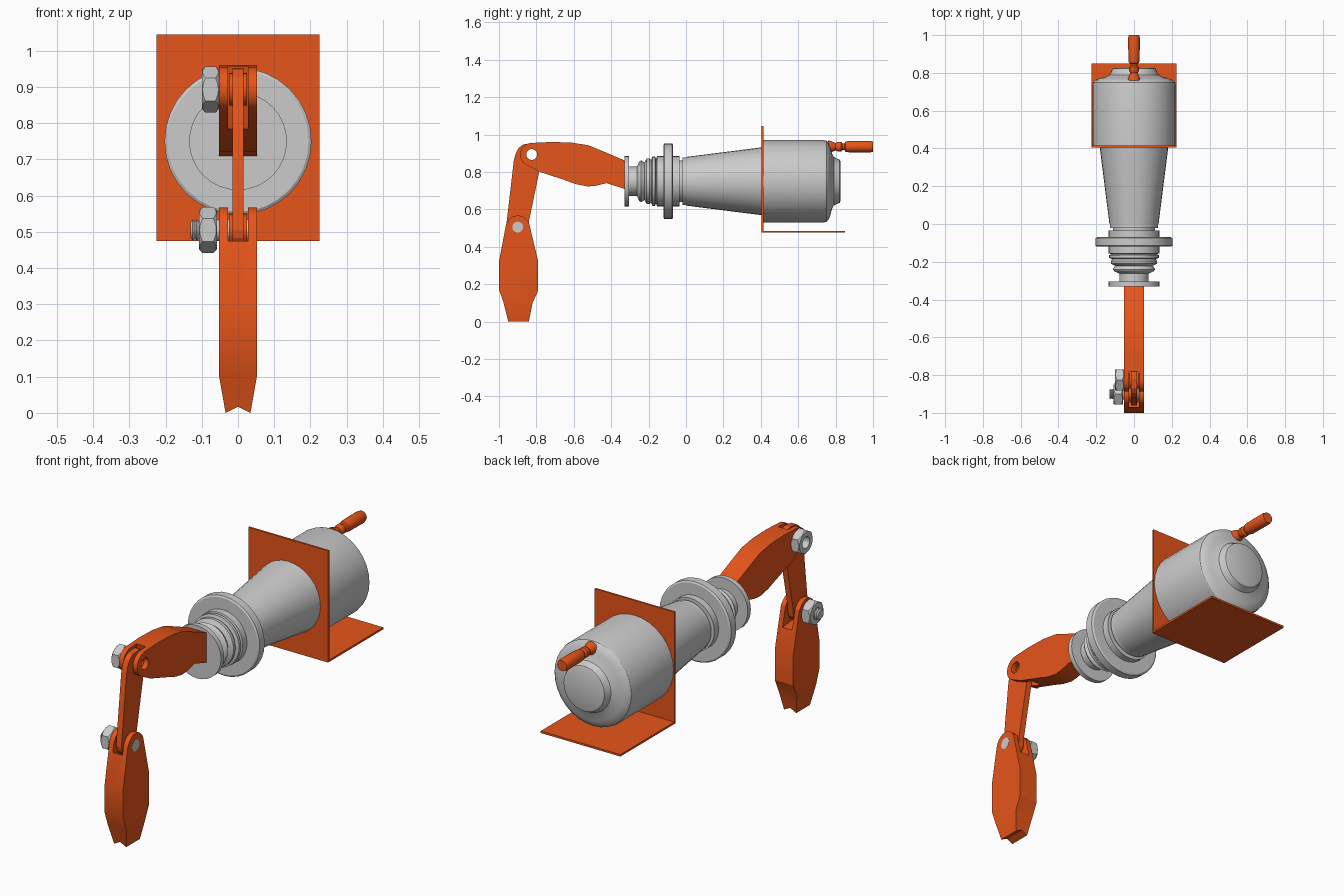
import bpy, bmesh
from math import cos, sin, tau, radians

if "Cube" in bpy.data.objects:
    bpy.data.objects.remove(bpy.data.objects["Cube"])

orange = bpy.data.materials.new("orange_paint")
orange.diffuse_color = (0.8, 0.09, 0.01, 1)
orange.use_nodes = True
orange.node_tree.nodes["Principled BSDF"].inputs["Base Color"].default_value = orange.diffuse_color
ELBOW, WRIST = (-0.825, 0.893), (-0.9, 0.505)   # pivot centres (y, z)


def finish(name, bm, mat=None):
    bmesh.ops.remove_doubles(bm, verts=bm.verts, dist=1e-5)
    bmesh.ops.recalc_face_normals(bm, faces=bm.faces)
    me = bpy.data.meshes.new(name)
    bm.to_mesh(me)
    bm.free()
    ob = bpy.data.objects.new(name, me)
    bpy.context.collection.objects.link(ob)
    if mat:
        me.materials.append(mat)
    return ob


def smooth(ob, angle=30):
    bpy.ops.object.select_all(action='DESELECT')
    ob.select_set(True)
    bpy.context.view_layer.objects.active = ob
    bpy.ops.object.shade_smooth_by_angle(angle=radians(angle))


def lathe(name, profile, centre, axis='Y', mat=None, seg=32, closed=False):
    """Turn (position, radius) points round a line along X or Y through centre."""
    bm = bmesh.new()
    rings = []
    for t, r in profile:
        ring = []
        for i in range(seg):
            u, v = r * cos(tau * i / seg), r * sin(tau * i / seg)
            co = (centre[0] + u, t, centre[1] + v) if axis == 'Y' else (t, centre[0] + v, centre[1] + u)
            ring.append(bm.verts.new(co))
        rings.append(ring)
    pairs = list(zip(rings, rings[1:])) + ([(rings[-1], rings[0])] if closed else [])
    for a, b in pairs:
        for i in range(seg):
            j = (i + 1) % seg
            bm.faces.new((a[i], a[j], b[j], b[i]))
    if not closed:
        bm.faces.new(rings[0])
        bm.faces.new(rings[-1])
    ob = finish(name, bm, mat)
    smooth(ob)
    return ob


def prism_bm(points, half):
    """Side outline in (y, z) given thickness along x."""
    bm = bmesh.new()
    f = bm.faces.new([bm.verts.new((-half, y, z)) for y, z in points])
    ext = bmesh.ops.extrude_face_region(bm, geom=[f])
    bmesh.ops.translate(bm, vec=(2 * half, 0, 0),
                        verts=[v for v in ext['geom'] if isinstance(v, bmesh.types.BMVert)])
    bmesh.ops.recalc_face_normals(bm, faces=bm.faces)
    return bm


def arc(c, r, a0, a1, n=8):
    return [(c[0] + r * cos(radians(a0 + (a1 - a0) * i / n)),
             c[1] + r * sin(radians(a0 + (a1 - a0) * i / n))) for i in range(n + 1)]


def cut(ob, cutter):
    m = ob.modifiers.new("cut", 'BOOLEAN')
    m.operation, m.solver, m.object = 'DIFFERENCE', 'EXACT', cutter
    bpy.context.view_layer.objects.active = ob
    bpy.ops.object.modifier_apply(modifier=m.name)
    bpy.data.objects.remove(cutter)


def pin_hole(ob, c):
    cut(ob, lathe("hole_cutter", [(-0.2, 0.029), (0.2, 0.029)], c, 'X', seg=24))


def box(name, x, y, z, mat):
    return finish(name, prism_bm([(y[0], z[0]), (y[1], z[0]), (y[1], z[1]), (y[0], z[1])], x), mat)


# mounting bracket
box("bracket_upright", 0.225, (0.405, 0.415), (0.475, 1.045), orange)
box("bracket_shelf", 0.225, (0.41, 0.85), (0.475, 0.485), orange)

# motor housing and tapered body
AXIS = (0, 0.75)
lathe("motor_housing", [(0.41, 0.22), (0.735, 0.22), (0.75, 0.217), (0.762, 0.205), (0.772, 0.18),
                        (0.78, 0.15), (0.79, 0.13), (0.805, 0.122), (0.822, 0.115), (0.826, 0.105),
                        (0.827, 0)], AXIS)
lathe("tapered_body", [(0, 0.13), (0.41, 0.182)], AXIS)

# stepped collar, flange and bellows
lathe("collar", [(0, 0.128), (-0.02, 0.128), (-0.02, 0.112), (-0.035, 0.112), (-0.035, 0.135),
                 (-0.07, 0.135), (-0.07, 0.195), (-0.075, 0.203), (-0.115, 0.203), (-0.12, 0.195),
                 (-0.12, 0.135), (-0.155, 0.135), (-0.16, 0.118), (-0.165, 0.132), (-0.18, 0.132),
                 (-0.185, 0.115), (-0.195, 0.122), (-0.21, 0.122), (-0.222, 0.1), (-0.24, 0.112),
                 (-0.25, 0.105), (-0.262, 0.078), (-0.305, 0.078), (-0.305, 0.135),
                 (-0.33, 0.135)], AXIS)

# rear handle
lathe("handle", [(0.76, 0.033), (0.775, 0.03), (0.8, 0.02), (0.812, 0.026), (0.83, 0.026),
                 (0.838, 0.018), (0.848, 0.018), (0.852, 0.027), (0.87, 0.03), (0.985, 0.031),
                 (1.0, 0.027)], (0, 0.935), mat=orange, seg=20)

# upper arm with forked end
upper = [(-0.325, 0.86), (-0.455, 0.915), (-0.52, 0.942), (-0.615, 0.957), (-0.72, 0.96)]
upper += arc(ELBOW, 0.062, 90, 245, 10)
upper += [(-0.78, 0.80), (-0.65, 0.757), (-0.59, 0.735), (-0.525, 0.722), (-0.48, 0.726),
          (-0.425, 0.74), (-0.325, 0.708)]
arm = finish("upper_arm", prism_bm(upper, 0.052), orange)
cut(arm, finish("slot_cutter", prism_bm([(-1, 0.7), (-0.7, 0.7), (-0.77, 0.9), (-0.79, 1), (-1, 1)], 0.027)))
pin_hole(arm, ELBOW)
smooth(arm, 20)

# forearm link plate
link = [(-0.962, 0.505), (-0.92, 0.866), (-0.91, 0.9), (-0.895, 0.928), (-0.87, 0.947)]
link += arc(ELBOW, 0.06, 85, -20, 6)
link += [(-0.785, 0.80), (-0.84, 0.535)] + arc(WRIST, 0.058, 0, -180, 8)
forearm = finish("forearm_link", prism_bm(link, 0.015), orange)
pin_hole(forearm, ELBOW)
smooth(forearm, 20)

# finger with forked top, tapered and notched tip
outline = [(-0.962, 0.52), (-1.0, 0.32), (-1.0, 0.17), (-0.975, 0.10), (-0.95, 0), (-0.84, 0),
           (-0.82, 0.10), (-0.79, 0.165), (-0.79, 0.32), (-0.84, 0.53)]
outline += arc(WRIST, 0.062, 30, 155, 8)
bm = prism_bm(outline, 0.052)
for co, no in (((0, 0, 0.10), (0, 0, 1)), ((0, 0, 0), (1, 0, 0))):
    bmesh.ops.bisect_plane(bm, geom=bm.verts[:] + bm.edges[:] + bm.faces[:], plane_co=co, plane_no=no)
for v in bm.verts:
    if v.co.z < 0.01:
        if abs(v.co.x) < 0.01:
            v.co.z = 0.017
        v.co.x *= 0.66
finger = finish("finger", bm, orange)
cut(finger, finish("slot_cutter", prism_bm([(-1.1, 0.485), (-0.97, 0.475), (-0.92, 0.44), (-0.7, 0.42),
                                            (-0.7, 0.7), (-1.1, 0.7)], 0.027)))
smooth(finger, 20)

# spacer washers in both forks
for joint, c in (("elbow", ELBOW), ("wrist", WRIST)):
    for side, s in (("left", -1), ("right", 1)):
        lathe(f"{joint}_washer_{side}", [(s * 0.015, 0.029), (s * 0.015, 0.045), (s * 0.025, 0.045),
              (s * 0.025, 0.029)], c, 'X', orange, 24, closed=True)


# hex nuts: chamfered hexagons with a bore
def nut(name, c, x0, x1):
    hexa = arc(c, 0.064, 90, 390, 5)
    ob = finish(name, prism_bm(hexa, (x1 - x0) / 2))
    for v in ob.data.vertices:
        v.co.x += (x0 + x1) / 2
    tool = lathe("chamfer_cutter", [(x0 - 0.001, 0.052), (x0 + 0.012, 0.066), (x1 - 0.012, 0.066),
                                    (x1 + 0.001, 0.052)], c, 'X')
    m = ob.modifiers.new("chamfer", 'BOOLEAN')
    m.operation, m.solver, m.object = 'INTERSECT', 'EXACT', tool
    bpy.context.view_layer.objects.active = ob
    bpy.ops.object.modifier_apply(modifier=m.name)
    bpy.data.objects.remove(tool)
    pin_hole(ob, c)
    smooth(ob, 15)


nut("elbow_nut", ELBOW, -0.1, -0.052)
nut("wrist_nut", WRIST, -0.108, -0.058)

# threaded wrist bolt
bolt = [(0.053, 0.029), (-0.06, 0.029)]
for i in range(6):
    bolt += [(-0.064 - i * 0.011, 0.023), (-0.070 - i * 0.011, 0.0285)]
lathe("wrist_bolt", bolt + [(-0.131, 0.022)], WRIST, 'X', seg=24)
